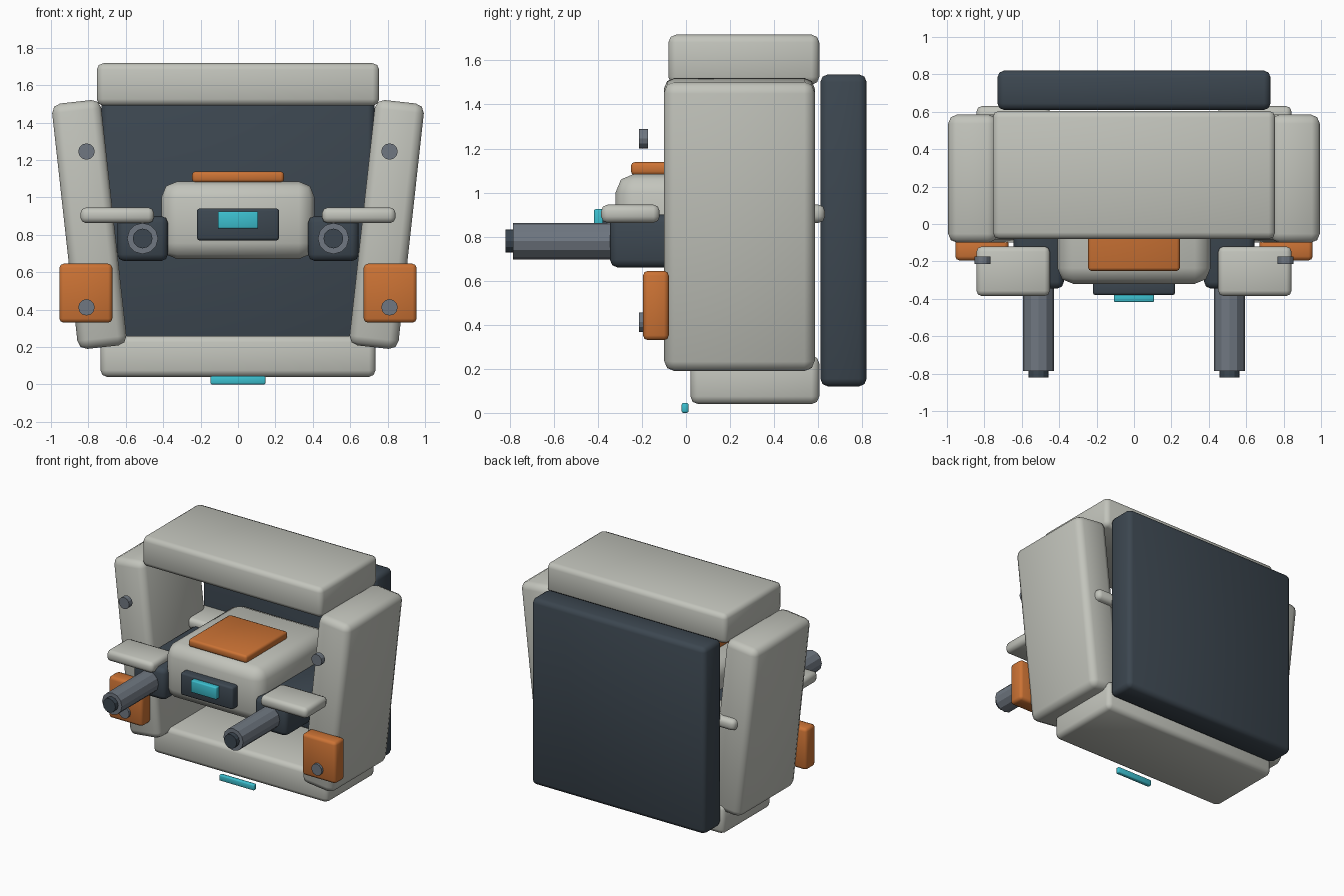
import bpy, bmesh, math
from mathutils import Matrix, Vector

cube = bpy.data.objects.get("Cube")
if cube:
    bpy.data.objects.remove(cube, do_unlink=True)


def material(name, rgb):
    mat = bpy.data.materials.new(name)
    mat.use_nodes = True
    color = (*rgb, 1.0)
    mat.diffuse_color = color
    bsdf = next(n for n in mat.node_tree.nodes if n.type == 'BSDF_PRINCIPLED')
    bsdf.inputs["Base Color"].default_value = color
    return mat


LIGHT = material("light grey", (0.54, 0.55, 0.50))
DARK = material("dark slate", (0.045, 0.062, 0.08))
ORANGE = material("orange", (0.60, 0.17, 0.035))
CYAN = material("cyan", (0.045, 0.52, 0.62))
METAL = material("steel grey", (0.16, 0.185, 0.22))


def add_object(name, bm, mat):
    mesh = bpy.data.meshes.new(name)
    bm.to_mesh(mesh)
    bm.free()
    mesh.materials.append(mat)
    obj = bpy.data.objects.new(name, mesh)
    bpy.context.collection.objects.link(obj)
    return obj


def box(name, xs, ys, zs, mat, bevel, tilt=0.0):
    """Rounded box between the given limits, tilted about the y axis."""
    spans = (xs, ys, zs)
    size = [b - a for a, b in spans]
    center = Vector([(a + b) / 2 for a, b in spans])
    bm = bmesh.new()
    bmesh.ops.create_cube(bm, size=1)
    bmesh.ops.scale(bm, vec=size, verts=bm.verts)
    bmesh.ops.bevel(bm, geom=list(bm.edges), offset=bevel, segments=2,
                    profile=0.5, affect='EDGES', clamp_overlap=True)
    bm.transform(Matrix.Translation(center) @ Matrix.Rotation(tilt, 4, 'Y'))
    obj = add_object(name, bm, mat)
    bpy.ops.object.select_all(action='DESELECT')
    obj.select_set(True)
    bpy.context.view_layer.objects.active = obj
    bpy.ops.object.shade_smooth_by_angle(angle=math.radians(50))
    return obj


def rod(name, x, z, ys, radius, mat, sides=12):
    """Faceted cylinder running front to back."""
    bm = bmesh.new()
    bmesh.ops.create_cone(bm, cap_ends=True, segments=sides, radius1=radius,
                          radius2=radius, depth=ys[1] - ys[0])
    bm.transform(Matrix.Translation((x, sum(ys) / 2, z))
                 @ Matrix.Rotation(math.pi / 2, 4, 'X'))
    return add_object(name, bm, mat)


# Frame
box("top_beam", (-0.755, 0.755), (-0.08, 0.605), (1.49, 1.717), LIGHT, 0.035)
box("bottom_beam", (-0.735, 0.735), (0.02, 0.605), (0.04, 0.26), LIGHT, 0.035)
box("back_panel", (-0.73, 0.73), (0.61, 0.82), (0.12, 1.537), DARK, 0.035)

# Central body with its roof plate and display
box("central_body", (-0.41, 0.41), (-0.32, 0.57), (0.67, 1.085), LIGHT, 0.085)
box("roof_plate", (-0.245, 0.245), (-0.25, 0.25), (1.08, 1.138), ORANGE, 0.016)
box("display_housing", (-0.22, 0.22), (-0.38, -0.27), (0.77, 0.94), DARK, 0.014)
box("display_light", (-0.108, 0.108), (-0.418, -0.37), (0.833, 0.925), CYAN, 0.008)
box("floor_light", (-0.147, 0.147), (-0.02, 0.012), (0, 0.045), CYAN, 0.008)

# Parts repeated on both sides
for side, s in (("left", 1), ("right", -1)):
    def mirrored(a, b):
        return (a, b) if s > 0 else (-b, -a)

    box(side + "_side_post", mirrored(0.663, 0.927), (-0.10, 0.585),
        (0.195, 1.515), LIGHT, 0.048, tilt=s * math.radians(6.3))
    box(side + "_barrel_mount", mirrored(0.375, 0.645), (-0.345, 0.55),
        (0.66, 0.90), DARK, 0.035)
    box(side + "_front_shelf", mirrored(0.45, 0.842), (-0.385, -0.12),
        (0.863, 0.945), LIGHT, 0.028)
    box(side + "_rear_shelf", mirrored(0.45, 0.842), (0.365, 0.63),
        (0.863, 0.945), LIGHT, 0.028)
    box(side + "_front_pad", mirrored(0.672, 0.955), (-0.195, -0.078),
        (0.33, 0.645), ORANGE, 0.022)
    rod(side + "_barrel", s * 0.51, 0.78, (-0.785, -0.3), 0.083, METAL)
    rod(side + "_muzzle", s * 0.51, 0.78, (-0.82, -0.77), 0.053, DARK)
    for level, z in (("upper", 1.245), ("lower", 0.412)):
        rod(side + "_" + level + "_bolt", s * 0.81, z, (-0.213, -0.173),
            0.044, METAL)
